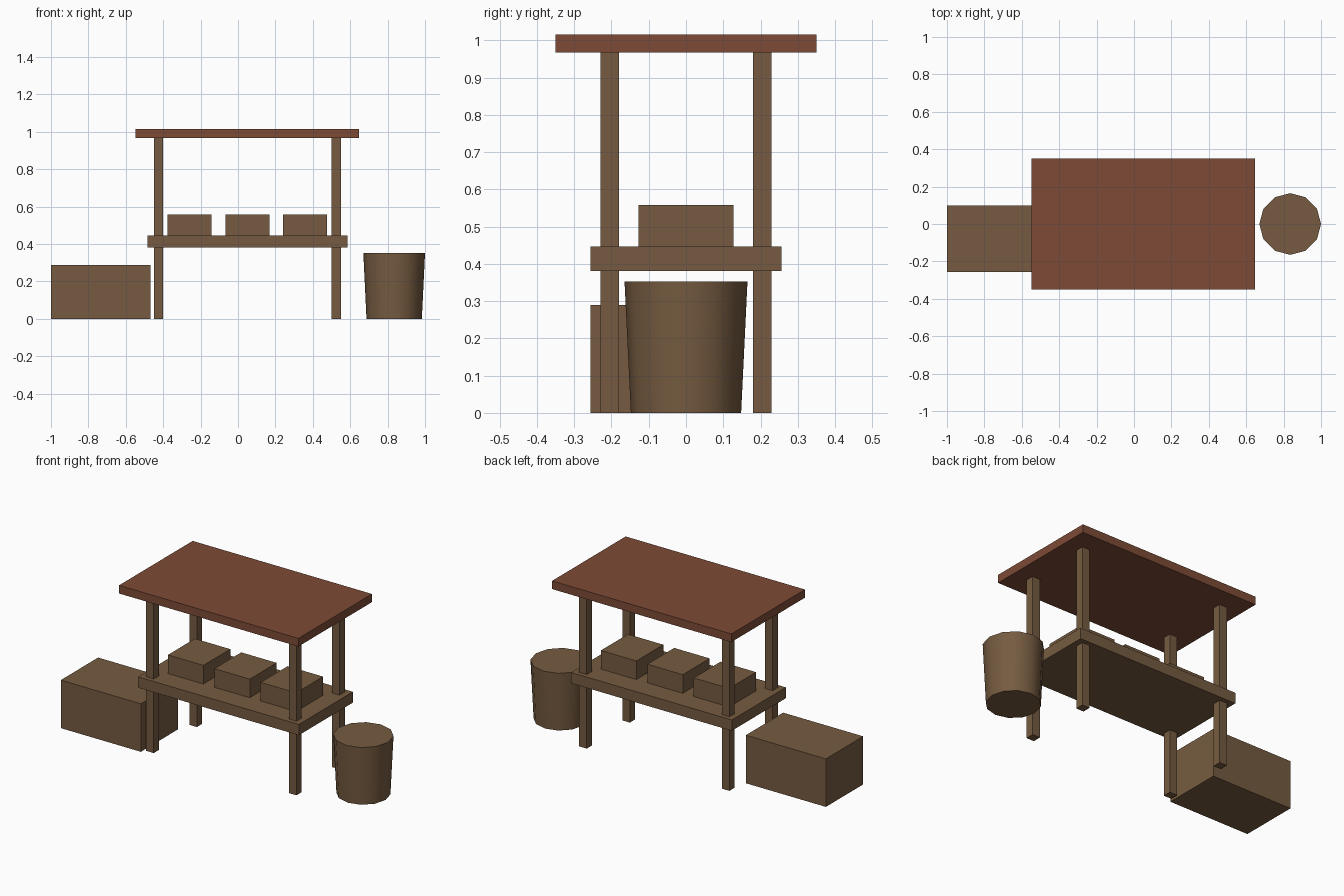
import bpy
import math

cube = bpy.data.objects.get("Cube")
if cube:
    bpy.data.objects.remove(cube, do_unlink=True)


def make_material(name, rgb):
    mat = bpy.data.materials.new(name)
    mat.use_nodes = True
    mat.diffuse_color = (*rgb, 1)
    mat.node_tree.nodes["Principled BSDF"].inputs["Base Color"].default_value = (*rgb, 1)
    return mat


wood = make_material("brown wood", (0.18, 0.105, 0.052))
red = make_material("red brown roof", (0.205, 0.07, 0.037))


def box(name, x, y, z, mat):
    """Box filling the given (low, high) range on each axis."""
    spans = (x, y, z)
    bpy.ops.mesh.primitive_cube_add(size=1, location=[(a + b) / 2 for a, b in spans])
    obj = bpy.context.object
    obj.name = name
    obj.scale = [b - a for a, b in spans]
    bpy.ops.object.transform_apply(location=False, rotation=False, scale=True)
    obj.data.materials.append(mat)
    return obj


# Stall frame
stall_x = 0.05
box("roof", (-0.547, 0.647), (-0.35, 0.35), (0.967, 1.016), red)
box("counter", (-0.485, 0.585), (-0.257, 0.257), (0.381, 0.446), wood)
for side, sx in (("right", -1), ("left", 1)):
    for end, sy in (("front", -1), ("back", 1)):
        px, py = stall_x + sx * 0.475, sy * 0.205
        box(f"{end}_{side}_post", (px - 0.025, px + 0.025),
            (py - 0.025, py + 0.025), (0, 0.967), wood)

# Goods boxes on the counter
for i in (-1, 0, 1):
    cx = stall_x + i * 0.309
    box(f"goods_box_{i + 2}", (cx - 0.118, cx + 0.118),
        (-0.128, 0.128), (0.446, 0.558), wood)

# Large crate beside the stall
box("crate", (-1, -0.467), (-0.257, 0.098), (0, 0.289), wood)

# Tapered barrel with smooth sides and sharp rims
bpy.ops.mesh.primitive_cone_add(vertices=12, radius1=0.148, radius2=0.165,
                                depth=0.352, location=(0.835, 0, 0.176))
barrel = bpy.context.object
barrel.name = "barrel"
barrel.data.materials.append(wood)
bpy.ops.object.shade_smooth_by_angle(angle=math.radians(40))
